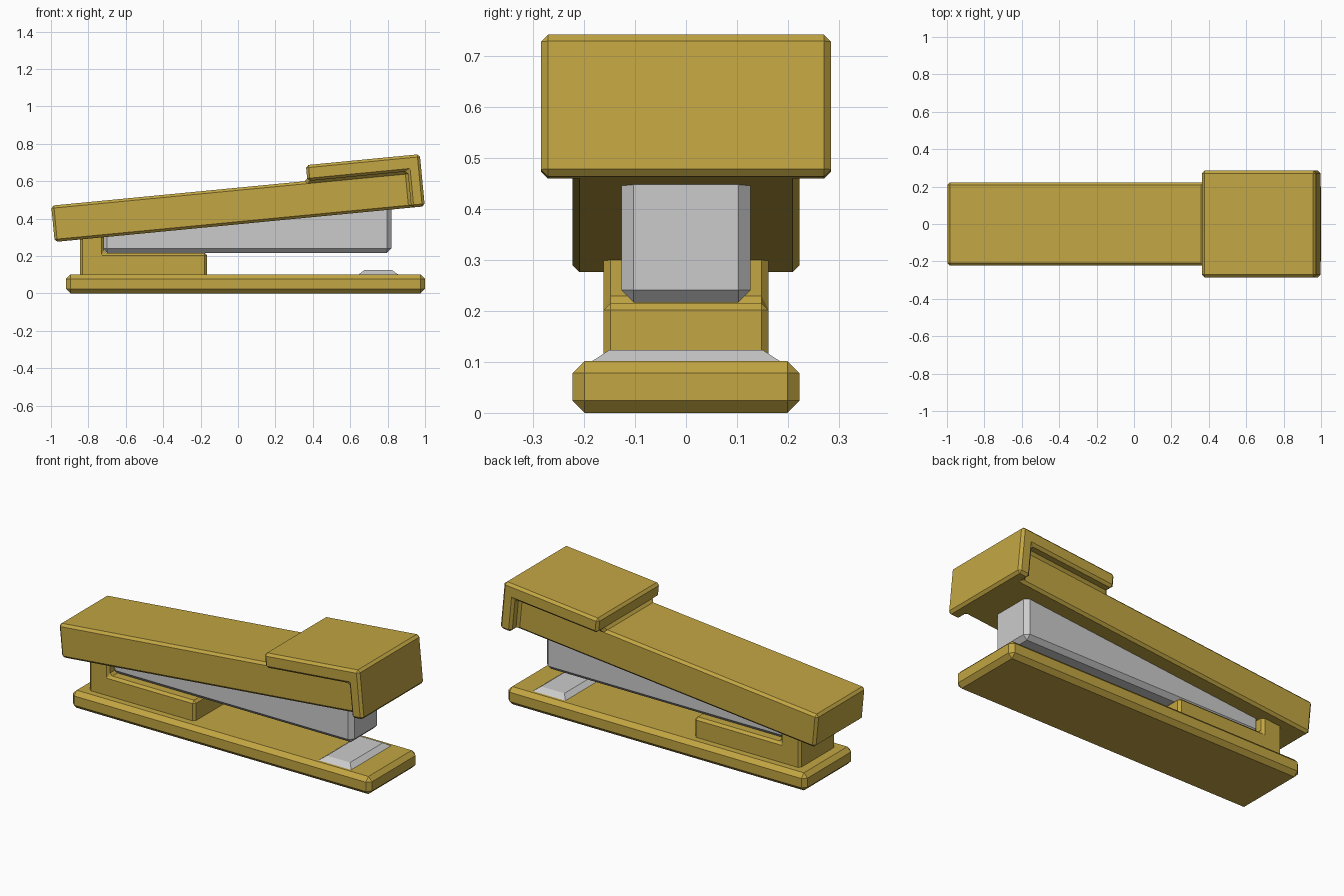
import bpy, bmesh, math
from itertools import product

if "Cube" in bpy.data.objects:
    bpy.data.objects.remove(bpy.data.objects["Cube"])

mustard = bpy.data.materials.new("mustard")
mustard.diffuse_color = (0.54, 0.38, 0.055, 1)
mustard.use_nodes = True
mustard.node_tree.nodes["Principled BSDF"].inputs["Base Color"].default_value = mustard.diffuse_color


def blocks(name, xs, ys, zs, filled, bevel=0.0, mat=None, shape=None):
    """One solid from the filled cells of a small grid, chamfered on its sharp edges."""
    cuts = (xs, ys, zs)
    cells = {c for c in product(*(range(len(a) - 1) for a in cuts)) if filled(*c)}
    bm = bmesh.new()
    verts = {}

    def vert(k):
        if k not in verts:
            verts[k] = bm.verts.new([cuts[a][k[a]] for a in range(3)])
        return verts[k]

    for c in cells:
        for axis, side in product(range(3), (0, 1)):
            n = list(c)
            n[axis] += 2 * side - 1
            if tuple(n) in cells:
                continue
            b, d = (axis + 1) % 3, (axis + 2) % 3
            ring = []
            for i, j in ((0, 0), (1, 0), (1, 1), (0, 1)):
                k = list(c)
                k[axis] += side
                k[b] += i
                k[d] += j
                ring.append(vert(tuple(k)))
            bm.faces.new(ring if side else ring[::-1])
    bmesh.ops.dissolve_limit(bm, angle_limit=0.01, verts=bm.verts[:], edges=bm.edges[:])
    if shape:
        for v in bm.verts:
            shape(v.co)
    bmesh.ops.recalc_face_normals(bm, faces=bm.faces[:])
    me = bpy.data.meshes.new(name)
    bm.to_mesh(me)
    bm.free()
    ob = bpy.data.objects.new(name, me)
    bpy.context.collection.objects.link(ob)
    if mat:
        me.materials.append(mat)
    if bevel:
        m = ob.modifiers.new("chamfer", 'BEVEL')
        m.width = bevel
        m.segments = 1
        m.limit_method = 'ANGLE'
        m.angle_limit = math.radians(30)
    return ob


def solid(*c):
    return True


# base plate
blocks("base", (-0.92, 1.0), (-0.223, 0.223), (0, 0.102), solid, 0.024, mustard)

# L-shaped hinge bracket
blocks("hinge_bracket", (-0.845, -0.717, -0.165), (-0.162, 0.162), (0.08, 0.216, 0.36),
       lambda i, j, k: i == 0 or k == 0, 0.014, mustard)


# staple magazine, top sloping up inside the arm
def wedge(co):
    if co.z > 0.3:
        co.z = 0.34 if co.x < 0 else 0.49


blocks("magazine", (-0.725, 0.82), (-0.127, 0.127), (0.217, 0.4), solid, 0.024, None, wedge)


# anvil plate with sloped sides
def taper(co):
    if co.z > 0.11:
        co.x = 0.75 + (co.x - 0.75) * 0.68
        co.y *= 0.79


blocks("anvil", (0.64, 0.86), (-0.19, 0.19), (0.098, 0.124), solid, 0, None, taper)

# tilted arm with overhanging nose cap, one solid
arm = blocks("arm", (0, 1.376, 1.915, 1.988), (-0.285, -0.223, 0.223, 0.285), (0, 0.195, 0.28),
             lambda i, j, k: (j == 1 and k == 0) or (i >= 1 and k == 1) or i == 2,
             0.014, mustard)
arm.location = (-0.98, 0, 0.275)
arm.rotation_euler = (0, -math.radians(5.5), 0)
